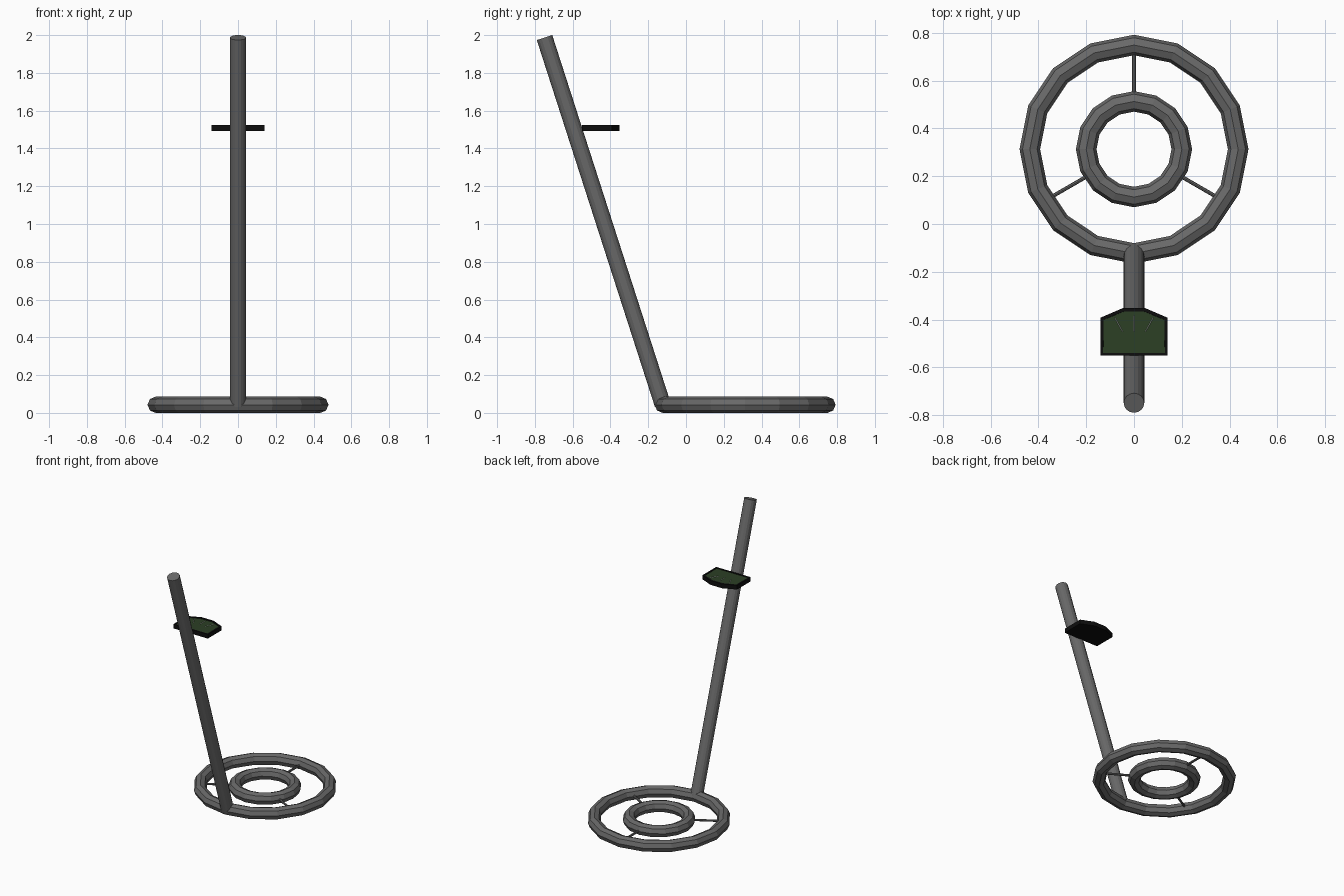
import bpy, bmesh
from math import sin, cos, radians
from mathutils import Vector

if "Cube" in bpy.data.objects:
    bpy.data.objects.remove(bpy.data.objects["Cube"])

R = 0.043          # tube radius, also height of the coil centre
CY = 0.313         # y centre of the coil
MAJOR = 0.436


def material(name, rgb):
    m = bpy.data.materials.new(name)
    m.diffuse_color = (*rgb, 1)
    m.use_nodes = True
    m.node_tree.nodes["Principled BSDF"].inputs["Base Color"].default_value = m.diffuse_color
    return m


GREY = material("dark_grey", (0.14, 0.14, 0.14))
BLACK = material("black", (0.004, 0.004, 0.004))
GREEN = material("screen_green", (0.025, 0.05, 0.018))
PALE = material("pale_marks", (0.6, 0.65, 0.6))


def ring(name, major):
    bpy.ops.mesh.primitive_torus_add(major_segments=16, minor_segments=8, major_radius=major,
                                     minor_radius=R, location=(0, CY, R))
    o = bpy.context.object
    o.name = name
    o.data.materials.append(GREY)


def rod(name, a, b, radius, sides, mat):
    a, b = Vector(a), Vector(b)
    d = b - a
    bpy.ops.mesh.primitive_cylinder_add(vertices=sides, radius=radius, depth=d.length, location=(a + b) / 2)
    o = bpy.context.object
    o.name = name
    o.rotation_euler = d.to_track_quat('Z', 'Y').to_euler()
    o.data.materials.append(mat)


# Search coil: two rings joined by three spokes
ring("outer_coil_ring", MAJOR)
ring("inner_coil_ring", 0.2)
for i, deg in enumerate((90, 210, 330)):
    c, s = cos(radians(deg)), sin(radians(deg))
    rod(f"coil_spoke_{i + 1}", (0.21 * c, CY + 0.21 * s, R), (0.43 * c, CY + 0.43 * s, R), 0.008, 8, GREY)

# Leaning pole
rod("pole", (0, CY - MAJOR, R), (0, -0.749, 1.987), R, 16, GREY)

# Display: black case with an inset green screen
Z0, Z1 = 1.493, 1.524
half = [(0.14, -0.55), (0.14, -0.392), (0.047, -0.352)]
outline = half + [(-x, y) for x, y in reversed(half)]
bm = bmesh.new()
base = bm.faces.new([bm.verts.new((x, y, Z0)) for x, y in outline])
ext = bmesh.ops.extrude_face_region(bm, geom=[base])["geom"]
bmesh.ops.translate(bm, vec=(0, 0, Z1 - Z0), verts=[v for v in ext if isinstance(v, bmesh.types.BMVert)])
bmesh.ops.recalc_face_normals(bm, faces=bm.faces)
top = max(bm.faces, key=lambda f: f.calc_center_median().z)
bmesh.ops.inset_region(bm, faces=[top], thickness=0.015, depth=0)
bmesh.ops.inset_region(bm, faces=[top], thickness=0.0005, depth=-0.004)
top.material_index = 1
me = bpy.data.meshes.new("display")
bm.to_mesh(me)
bm.free()
me.materials.append(BLACK)
me.materials.append(GREEN)
bpy.context.collection.objects.link(bpy.data.objects.new("display", me))

# Dial marks on the screen
for name, x0, x1, y1 in (("left", -0.048, -0.08, -0.393), ("middle", 0, 0, -0.383), ("right", 0.048, 0.08, -0.393)):
    rod(f"dial_mark_{name}", (x0, -0.45, Z1 - 0.004), (x1, y1, Z1 - 0.004), 0.0018, 4, PALE)
